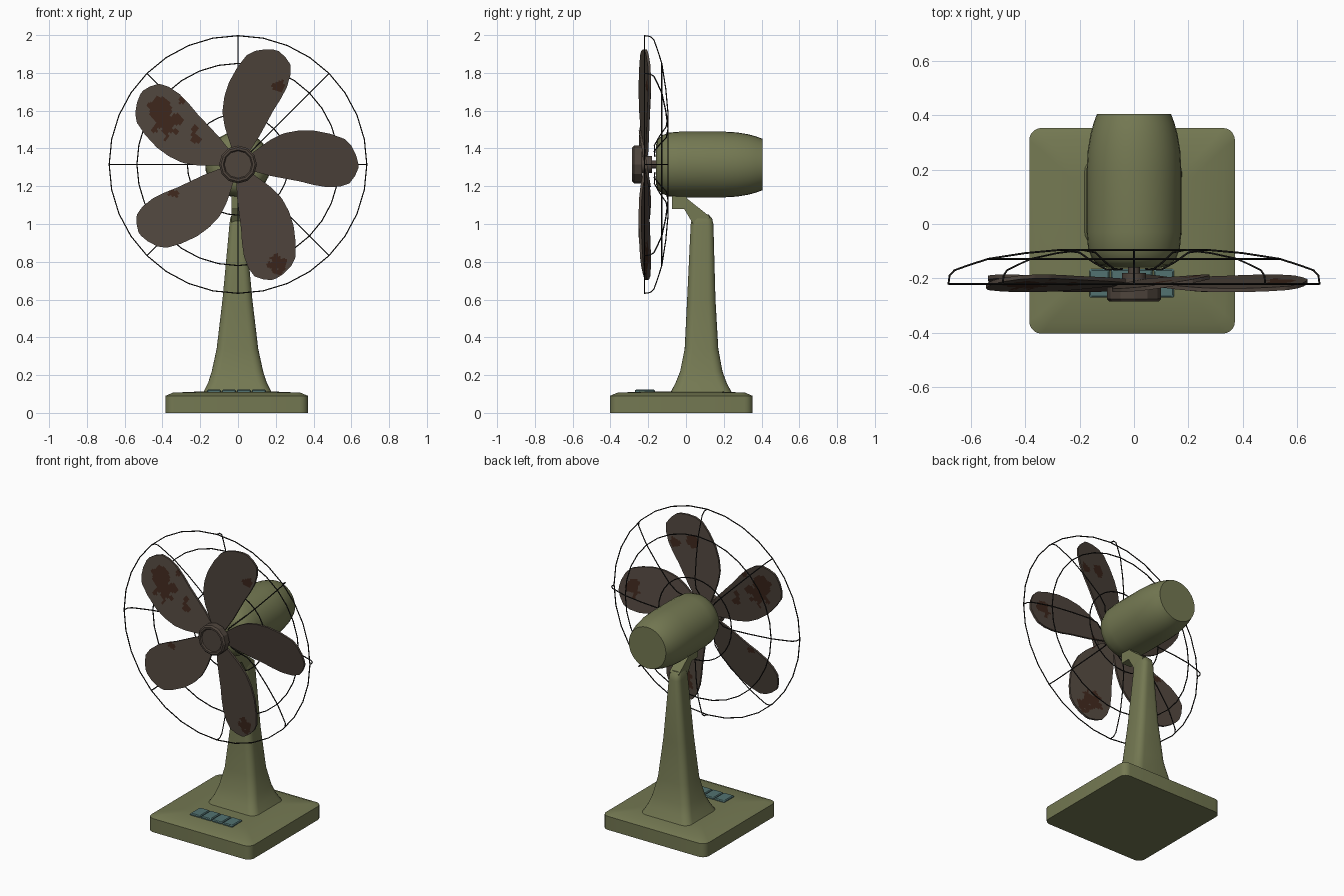
import bpy, bmesh, math
from mathutils import Vector, noise

if "Cube" in bpy.data.objects:
    bpy.data.objects.remove(bpy.data.objects["Cube"])

CX, CZ = 0.0, 1.315          # fan axis


def material(name, rgb):
    m = bpy.data.materials.new(name)
    m.diffuse_color = (*rgb, 1)
    m.use_nodes = True
    m.node_tree.nodes["Principled BSDF"].inputs["Base Color"].default_value = m.diffuse_color
    return m


OLIVE = material("olive_paint", (0.175, 0.19, 0.085))
BROWN = material("dark_brown", (0.078, 0.059, 0.046))
RUST = material("rust", (0.045, 0.019, 0.011))
TEAL = material("teal_button", (0.085, 0.17, 0.165))
WIRE = material("black_wire", (0.012, 0.011, 0.01))


def finish(bm, name, mats, angle=35):
    bmesh.ops.remove_doubles(bm, verts=bm.verts, dist=1e-5)
    bmesh.ops.recalc_face_normals(bm, faces=bm.faces)
    me = bpy.data.meshes.new(name)
    bm.to_mesh(me)
    bm.free()
    for m in mats:
        me.materials.append(m)
    me.shade_smooth()
    me.set_sharp_from_angle(angle=math.radians(angle))
    ob = bpy.data.objects.new(name, me)
    bpy.context.collection.objects.link(ob)
    return ob


def loft(name, rings, mat, angle=35):
    """Skin equal-length closed rings and cap both ends."""
    bm = bmesh.new()
    vr = [[bm.verts.new(p) for p in r] for r in rings]
    n = len(vr[0])
    for a, b in zip(vr, vr[1:]):
        for i in range(n):
            j = (i + 1) % n
            bm.faces.new((a[i], a[j], b[j], b[i]))
    bm.faces.new(vr[0])
    bm.faces.new(vr[-1])
    return finish(bm, name, [mat], angle)


def rounded_rect(z, cx, cy, hx, hy, r, n=5):
    pts = []
    for k, (sx, sy) in enumerate(((1, 1), (-1, 1), (-1, -1), (1, -1))):
        for i in range(n + 1):
            a = math.pi / 2 * (k + i / n)
            pts.append((cx + sx * (hx - r) + r * math.cos(a),
                        cy + sy * (hy - r) + r * math.sin(a), z))
    return pts


def lathe(name, profile, seg, mat, angle=35):
    """Profile of (y, radius) turned about the fan axis."""
    rings = [[(CX + r * math.cos(2 * math.pi * i / seg), y,
               CZ + r * math.sin(2 * math.pi * i / seg)) for i in range(seg)]
             for y, r in profile]
    return loft(name, rings, mat, angle)


# Base plate
BX, BY = -0.007, -0.025
loft("base", [rounded_rect(z, BX, BY, h, h, r) for z, h, r in
              ((0, .378, .045), (.09, .378, .045), (.107, .338, .035), (.113, .2, .03))], OLIVE, 20)

# Flared neck: z, y centre, half width, half depth, corner radius
loft("neck", [rounded_rect(z, -0.003, cy, hx, hy, r) for z, cy, hx, hy, r in
              ((.1, .08, .185, .166, .05), (.16, .08, .155, .135, .048),
               (.22, .081, .136, .112, .046), (.34, .082, .11, .089, .044),
               (.6, .081, .079, .075, .04), (1.0, .085, .042, .06, .03),
               (1.03, .085, .038, .053, .028), (1.05, .085, .03, .035, .022))], OLIVE)

# Bent arm between neck and motor
side = ((-.075, 1.08), (-.075, 1.17), (0, 1.17), (.005, 1.135), (.125, 1.04),
        (.11, .98), (.05, .98), (-.01, 1.08))
loft("tilt_arm", [[(x, y, z) for y, z in side] for x in (-.035, .035)], OLIVE)

# Motor housing
lathe("motor_housing", ((-.16, .1), (-.15, .13), (-.13, .153), (-.09, .169), (-.03, .174),
                        (.2, .174), (.27, .17), (.33, .16), (.37, .149), (.405, .136)), 32, OLIVE)

# Axle and hub
lathe("axle", ((-.24, .045), (-.18, .045), (-.18, .022), (-.14, .022)), 12, BROWN)
lathe("hub", ((-.232, .1), (-.275, .1), (-.285, .09), (-.285, .078), (-.277, .072)), 12, BROWN, 20)

# Push buttons
for i in range(4):
    x = -0.127 + i * 0.079
    loft(f"button_{i + 1}", [rounded_rect(z, x, -.218, hx, hy, .004, 1) for z, hx, hy in
                             ((.1, .037, .053), (.118, .037, .053), (.123, .032, .047))], TEAL, 20)

# Blades
UPPER = ((.06, .05), (.1, .08), (.17, .13), (.24, .165), (.32, .18), (.4, .18), (.49, .162),
         (.565, .135), (.6, .1), (.625, .05), (.637, .005))
LOWER = ((.06, -.03), (.17, -.06), (.33, -.09), (.4, -.108), (.47, -.12), (.54, -.117),
         (.59, -.1), (.62, -.06), (.637, -.02))
# Rust patches: x, z, radius, side (0 both, 1 back only)
PATCHES = ((-.41, 1.61, .065, 0), (-.38, 1.53, .06, 0), (-.33, 1.55, .035, 0),
           (-.29, 1.66, .022, 0), (-.22, 1.45, .028, 0), (-.23, 1.51, .02, 0),
           (.215, 1.73, .035, 0), (.205, .79, .045, 0), (-.34, 1.165, .025, 0),
           (.15, .84, .06, 1), (.54, 1.34, .05, 1), (.1, 1.76, .04, 1), (.14, 1.25, .03, 1))


def interp(table, u):
    for (a, va), (b, vb) in zip(table, table[1:]):
        if u <= b:
            return va + (vb - va) * (u - a) / (b - a)
    return table[-1][1]


def rusty(c, back):
    wobble = 0.75 * noise.noise(Vector((c.x * 28, c.z * 28, 3.0)))
    return any(math.hypot(c.x - x, c.z - z) < r * (1 + wobble)
               for x, z, r, only_back in PATCHES if back or not only_back)


NU, NV, THICK, PITCH = 56, 22, 0.014, 0.17
for k in range(5):
    ang = math.radians(72 * k)
    ca, sa = math.cos(ang), math.sin(ang)
    bm = bmesh.new()
    sheets = []
    for s in (-1, 1):                      # front and back skins
        grid = []
        for i in range(NU + 1):
            u = .06 + .577 * math.sin(math.pi / 2 * (i / NU) ** 0.9)
            hi, lo = interp(UPPER, u), interp(LOWER, u)
            row = []
            for j in range(NV + 1):
                v = lo + (hi - lo) * j / NV
                y = -.213 - PITCH * v + s * THICK / 2
                row.append(bm.verts.new((CX + u * ca - v * sa, y, CZ + u * sa + v * ca)))
            grid.append(row)
        sheets.append(grid)
        for i in range(NU):
            for j in range(NV):
                f = bm.faces.new((grid[i][j], grid[i + 1][j], grid[i + 1][j + 1], grid[i][j + 1]))
                f.material_index = int(rusty(f.calc_center_median(), s > 0))
    # Close the rim
    loops = []
    for g in sheets:
        loops.append([r[0] for r in g] + g[-1][1:] + [r[-1] for r in g[-2::-1]] + g[0][-2:0:-1])
    n = len(loops[0])
    for i in range(n):
        j = (i + 1) % n
        bm.faces.new((loops[0][i], loops[0][j], loops[1][j], loops[1][i]))
    finish(bm, f"blade_{k + 1}", [BROWN, RUST])

# Wire guard: three rings and eight bent spokes
curve = bpy.data.curves.new("wire_guard", 'CURVE')
curve.dimensions = '3D'
curve.bevel_depth = 0.0035
curve.bevel_resolution = 1
curve.use_fill_caps = True


def wire(points, closed):
    sp = curve.splines.new('POLY')
    sp.points.add(len(points) - 1)
    for p, q in zip(sp.points, points):
        p.co = (*q, 1)
    sp.use_cyclic_u = closed


def polar(r, y, a):
    return (CX + r * math.cos(a), y, CZ + r * math.sin(a))


for r, y in ((.682, -.22), (.535, -.128), (.268, -.095)):
    wire([polar(r, y, 2 * math.pi * i / 32) for i in range(32)], True)
SPOKE = ((.682, -.22), (.678, -.19), (.66, -.17), (.61, -.152), (.535, -.128), (.4, -.107),
         (.268, -.095), (.2, -.105), (.15, -.14), (.1, -.168), (.06, -.165))
for k in range(8):
    wire([polar(r, y, math.pi / 4 * k) for r, y in SPOKE], False)
guard = bpy.data.objects.new("wire_guard", curve)
bpy.context.collection.objects.link(guard)
curve.materials.append(WIRE)
bpy.context.view_layer.objects.active = guard
guard.select_set(True)
bpy.ops.object.convert(target='MESH')
